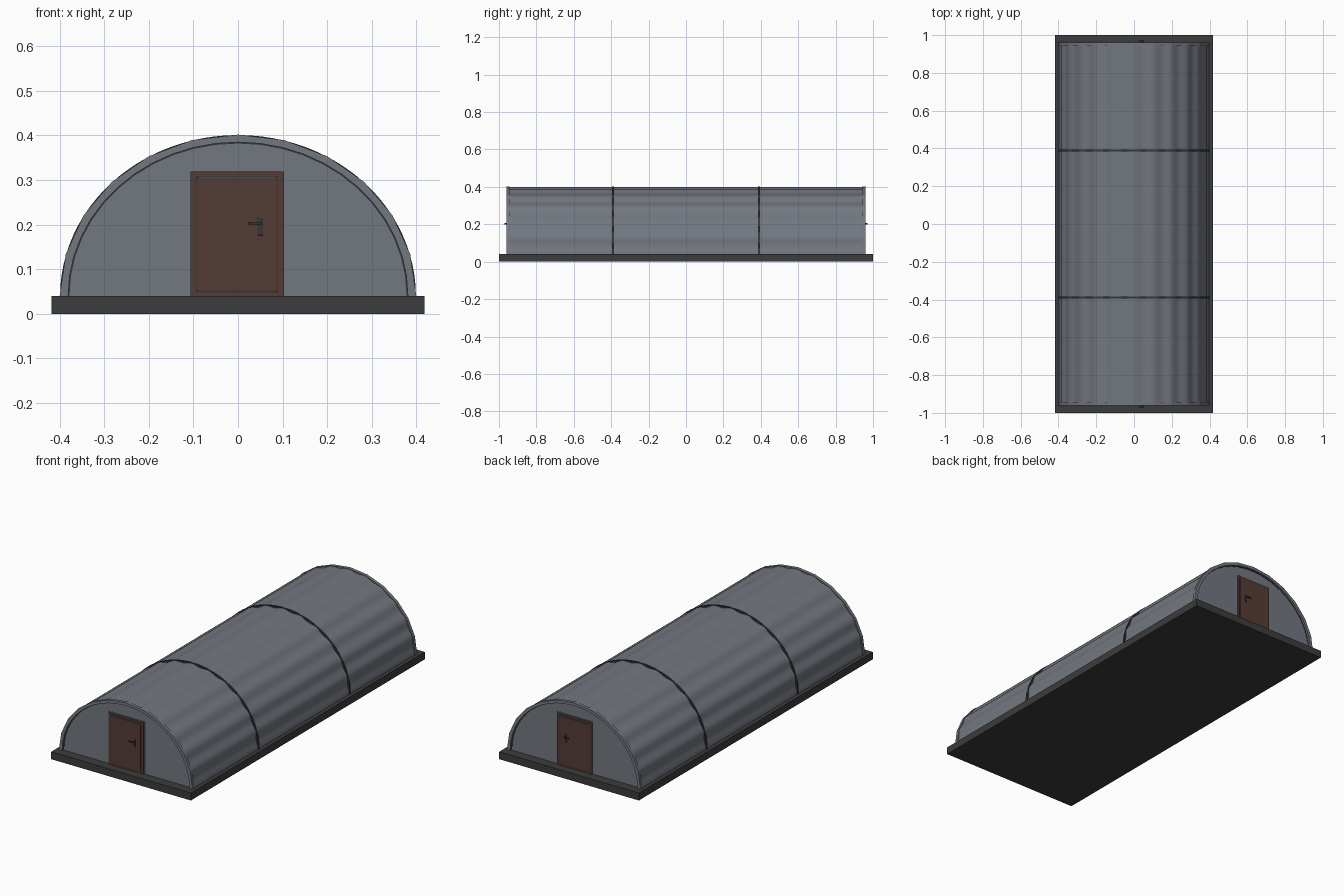
import bpy, bmesh, math

if "Cube" in bpy.data.objects:
    bpy.data.objects.remove(bpy.data.objects["Cube"])

FLOOR = 0.04


def material(name, color):
    m = bpy.data.materials.new(name)
    m.diffuse_color = (*color, 1)
    m.use_nodes = True
    m.node_tree.nodes["Principled BSDF"].inputs["Base Color"].default_value = m.diffuse_color
    return m


STEEL = material("grey_steel", (0.17, 0.185, 0.215))
CONCRETE = material("dark_concrete", (0.045, 0.045, 0.045))
BROWN = material("brown_door_paint", (0.09, 0.045, 0.037))
DARK = material("dark_metal", (0.035, 0.038, 0.042))


def finish(name, bm, mat, smooth=False, bevel=0):
    bmesh.ops.recalc_face_normals(bm, faces=bm.faces)
    mesh = bpy.data.meshes.new(name)
    bm.to_mesh(mesh)
    bm.free()
    ob = bpy.data.objects.new(name, mesh)
    bpy.context.collection.objects.link(ob)
    mesh.materials.append(mat)
    if bevel:
        mod = ob.modifiers.new("soft_edges", 'BEVEL')
        mod.width = bevel
        mod.segments = 2
    if smooth:
        bpy.ops.object.select_all(action='DESELECT')
        ob.select_set(True)
        bpy.context.view_layer.objects.active = ob
        bpy.ops.object.shade_smooth_by_angle(angle=math.radians(50))
    return ob


def box(name, x0, x1, y0, y1, z0, z1, mat, bevel=0):
    bm = bmesh.new()
    bmesh.ops.create_cube(bm, size=1)
    for v in bm.verts:
        v.co.x = (x0 + x1) / 2 + v.co.x * (x1 - x0)
        v.co.y = (y0 + y1) / 2 + v.co.y * abs(y1 - y0)
        v.co.z = (z0 + z1) / 2 + v.co.z * (z1 - z0)
    return finish(name, bm, mat, bevel=bevel)


def arch(rx, rz, n, wave=0, amp=0):
    """Half-ellipse profile, optionally corrugated."""
    pts = []
    for i in range(n + 1):
        t = math.pi * i / n
        d = amp * math.cos(2 * wave * t)
        pts.append(((rx + d) * math.cos(t), FLOOR + (rz + d) * math.sin(t)))
    return pts


def extrude(name, pts, y0, y1, mat, smooth=False):
    bm = bmesh.new()
    face = bm.faces.new([bm.verts.new((x, y0, z)) for x, z in pts])
    out = bmesh.ops.extrude_face_region(bm, geom=[face])
    for v in out["geom"]:
        if isinstance(v, bmesh.types.BMVert):
            v.co.y = y1
    return finish(name, bm, mat, smooth)


def arch_band(name, outer, inner, y0, y1, mat):
    """Solid arched strip between two profiles."""
    return extrude(name, outer + inner[::-1], y0, y1, mat)


# Foundation slab
box("foundation_slab", -0.418, 0.418, -1, 1, 0, FLOOR, CONCRETE)

# Corrugated barrel roof
extrude("corrugated_roof", arch(0.393, 0.355, 96, 12, 0.004), -0.945, 0.945, STEEL, True)

# Dark seams between roof sections
for y in (-0.39, 0.39):
    arch_band("roof_seam", arch(0.399, 0.361, 48), arch(0.385, 0.347, 48),
              y - 0.005, y + 0.005, DARK)

# Both ends are alike, mirrored front to back
for s, side in ((-1, "front"), (1, "back")):
    extrude(side + "_wall", arch(0.388, 0.35, 48), s * 0.94, s * 0.948, STEEL)
    arch_band(side + "_rim", arch(0.40, 0.362, 12), arch(0.381, 0.345, 24),
              s * 0.943, s * 0.96, STEEL)
    # Dark joint line inside the rim
    arch_band(side + "_rim_joint", arch(0.382, 0.346, 24), arch(0.378, 0.342, 24),
              s * 0.945, s * 0.950, DARK)
    # Door surround, frame and leaf
    box(side + "_door_surround", -0.111, 0.107, s * 0.945, s * 0.951, FLOOR, 0.323, STEEL)
    box(side + "_door_frame", -0.107, 0.103, s * 0.945, s * 0.955, FLOOR, 0.319, BROWN)
    box(side + "_door_gap", -0.094, 0.090, s * 0.945, s * 0.9555, 0.048, 0.309, DARK)
    box(side + "_door_leaf", -0.092, 0.088, s * 0.945, s * 0.958, 0.050, 0.307, BROWN, 0.002)
    # Handle plate and lever
    box(side + "_handle_plate", 0.044, 0.056, s * 0.955, s * 0.961, 0.176, 0.216, DARK, 0.001)
    box(side + "_handle_stem", 0.047, 0.053, s * 0.958, s * 0.969, 0.200, 0.206, DARK)
    box(side + "_handle_lever", 0.025, 0.054, s * 0.966, s * 0.971, 0.200, 0.206, DARK, 0.001)
